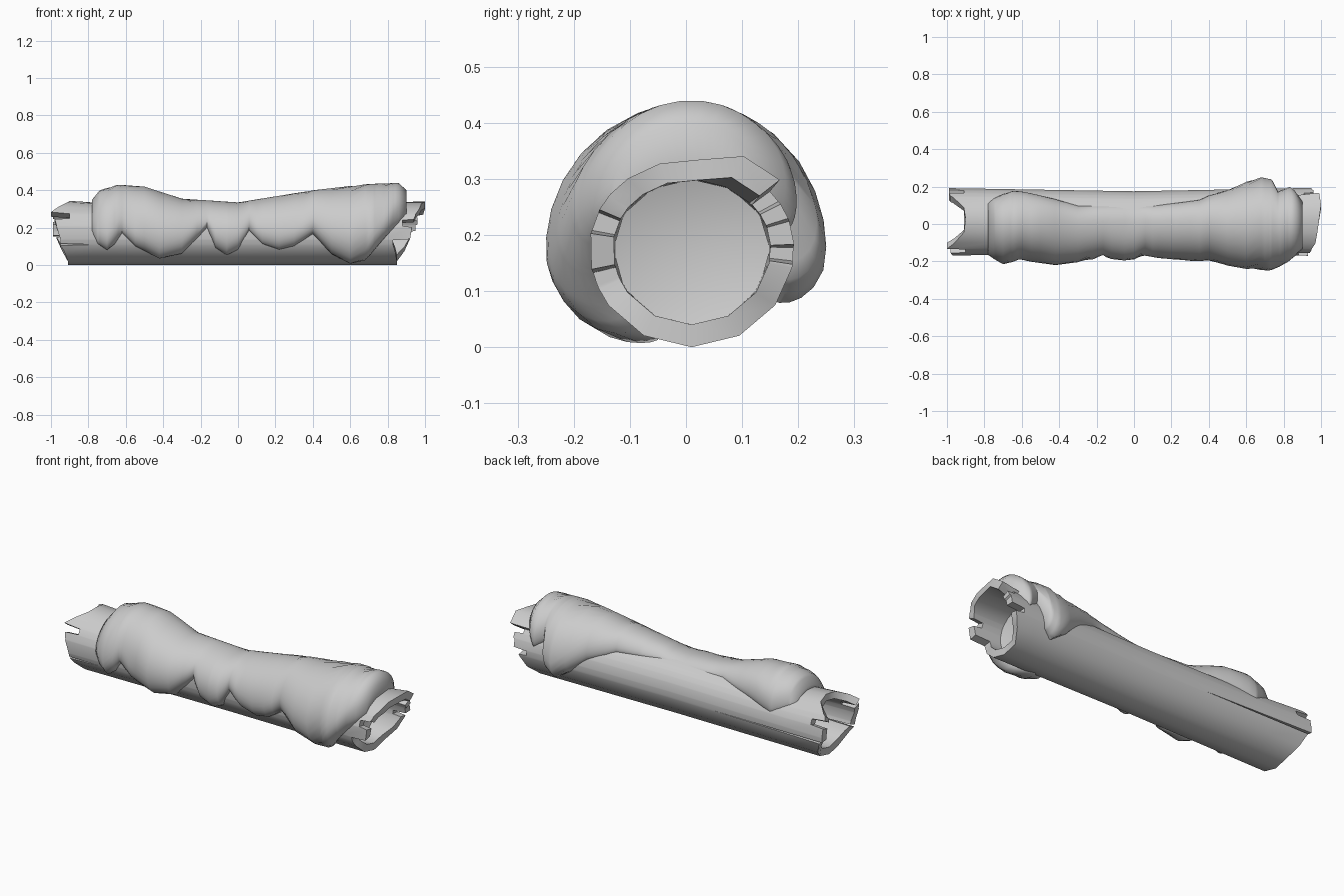
import bpy, bmesh
from math import sin, cos, radians, degrees, acos, sqrt

if "Cube" in bpy.data.objects:
    bpy.data.objects.remove(bpy.data.objects["Cube"])

CY, CZ = 0.01, 0.175


def lerp_keys(keys, x):
    if x <= keys[0][0]:
        return keys[0][1]
    for (x0, v0), (x1, v1) in zip(keys, keys[1:]):
        if x <= x1:
            return v0 + (v1 - v0) * (x - x0) / (x1 - x0)
    return keys[-1][1]


def log_point(a, x, s=1.0):
    """Point on the bark at angle a (degrees from the top, + is back)."""
    c, sn = cos(radians(a)), sin(radians(a))
    ry = lerp_keys([(-1, .182), (0, .165), (1, .184)], x)
    rz = lerp_keys([(-1, .176), (-.7, .155), (1, .16)], x) if c > 0 else 0.175
    if 25 < a < 50 and x > .9:      # splinter bent outwards
        s *= 1.15
    return (x, CY + s * ry * sn, CZ + s * rz * c)


def finish(bm, name, angle):
    bmesh.ops.recalc_face_normals(bm, faces=bm.faces)
    me = bpy.data.meshes.new(name)
    bm.to_mesh(me)
    bm.free()
    ob = bpy.data.objects.new(name, me)
    bpy.context.collection.objects.link(ob)
    bpy.ops.object.select_all(action='DESELECT')
    ob.select_set(True)
    bpy.context.view_layer.objects.active = ob
    bpy.ops.object.shade_smooth_by_angle(angle=radians(angle))
    return ob


# Hollow log: columns of (angle, left end, right end); close pairs make broken steps
columns = [
    (-180, -.91, .85), (-152, -.91, .85), (-125, -.93, .84), (-114, -.95, .83),
    (-112, -.77, .83), (-110, -.95, .83), (-104, -.95, .83), (-102, -.95, .92),
    (-80, -.97, .93), (-78, -.97, .88), (-66, -.98, .88), (-64, -.9, .94),
    (-54, -.9, .95), (-52, -1.0, .95), (-38, -.96, .97), (-18, -.91, .98),
    (5, -.9, .99), (26, -.91, 1.0), (48, -.97, .99), (50, -.98, .91),
    (58, -.99, .91), (60, -.91, .96), (70, -.91, .96), (72, -.99, .95),
    (87, -.99, .95), (89, -.99, .87), (97, -.99, .87), (99, -.3, .92),
    (101, -.97, .92), (125, -.94, .89), (152, -.91, .85)]
bm = bmesh.new()
rows = []
for a, xl, xr in columns:
    xs = [xl] + [max(xl + .01 * (k + 1), v) for k, v in enumerate((-.75, -.4, 0, .4, .78))] + [xr]
    outer = [bm.verts.new(log_point(a, x)) for x in xs]
    inner = [bm.verts.new(log_point(a, x, .77)) for x in reversed(xs)]
    rows.append(outer + inner)
for i, row in enumerate(rows):
    nxt = rows[(i + 1) % len(rows)]
    for j in range(len(row)):
        k = (j + 1) % len(row)
        bm.faces.new((row[j], row[k], nxt[k], nxt[j]))
finish(bm, "hollow_log", 35)

# Rotten core plugging the hollow near both ends
bm = bmesh.new()
rings = [[bm.verts.new(log_point(a, x, .78)) for a in range(-180, 180, 30)] for x in (-.74, .76)]
for ring, dx in zip(rings, (.04, -.04)):
    tip = bm.verts.new((ring[0].co.x + dx, CY, CZ))
    for i in range(12):
        bm.faces.new((ring[i], ring[(i + 1) % 12], tip))
finish(bm, "log_core", 35)

# Snow blanket: guide curves along x
top_z = [(-.78, .35), (-.74, .40), (-.64, .43), (-.5, .42), (-.3, .355), (0, .335),
         (.4, .4), (.7, .435), (.86, .44), (.9, .40)]
front_z = [(-.78, .17), (-.75, .11), (-.7, .08), (-.66, .11), (-.62, .17), (-.55, .1),
           (-.42, .035), (-.3, .06), (-.22, .14), (-.165, .2), (-.12, .09), (-.06, .05),
           (0, .08), (.06, .185), (.13, .11), (.22, .08), (.3, .1), (.4, .165),
           (.5, .06), (.6, .01), (.68, .03), (.78, .14), (.9, .27)]
front_y = [(-.78, .17), (-.7, .215), (-.6, .195), (-.42, .22), (-.15, .185), (-.05, .195),
           (.1, .18), (.4, .205), (.6, .24), (.72, .25), (.82, .22), (.9, .17)]
back_z = [(-.78, .3), (-.65, .23), (-.5, .27), (-.3, .31), (.1, .31), (.35, .29),
          (.5, .22), (.6, .13), (.68, .08), (.73, .12), (.77, .25), (.83, .21), (.9, .3)]
back_y = [(-.78, .17), (-.6, .2), (-.3, .175), (.2, .175), (.5, .2), (.68, .25),
          (.74, .24), (.77, .2), (.84, .215), (.9, .19)]


def edge_angle(z):
    d = z - CZ
    return degrees(acos(max(-.97, min(.97, d / (.16 if d > 0 else .175)))))


xs = sorted({k[0] for c in (top_z, front_z, front_y, back_z, back_y) for k in c})
bm = bmesh.new()
N = 26
rows = []
for idx, x in enumerate([xs[0]] + xs + [xs[-1]]):
    cap = idx in (0, len(xs) + 1)      # end rows tuck under the bark
    af, ab = -edge_angle(lerp_keys(front_z, x)), edge_angle(lerp_keys(back_z, x))
    rt = lerp_keys(top_z, x) - CZ
    row = []
    for j in range(N + 1):
        t = .5 - .5 * cos(3.14159 * j / N)
        a = af + (ab - af) * t
        base = log_point(a, x, .95)
        d = min(1, min(a - af, ab - a) / 28)
        p = 0 if cap else sqrt(max(0, 1 - (1 - d) ** 2))
        s2 = sin(radians(a)) ** 2
        side = lerp_keys(front_y, x) + CY if a < 0 else lerp_keys(back_y, x) - CY
        low = rt if abs(a) < 90 else .185
        r = side * s2 + low * (1 - s2)
        y, z = CY + r * sin(radians(a)), CZ + r * cos(radians(a))
        row.append(bm.verts.new((x, base[1] + (y - base[1]) * p, max(.005, base[2] + (z - base[2]) * p))))
    rows.append(row)
for r0, r1 in zip(rows, rows[1:]):
    for j in range(N):
        bm.faces.new((r0[j], r0[j + 1], r1[j + 1], r1[j]))
bmesh.ops.remove_doubles(bm, verts=bm.verts, dist=.0005)
finish(bm, "snow_blanket", 70)
